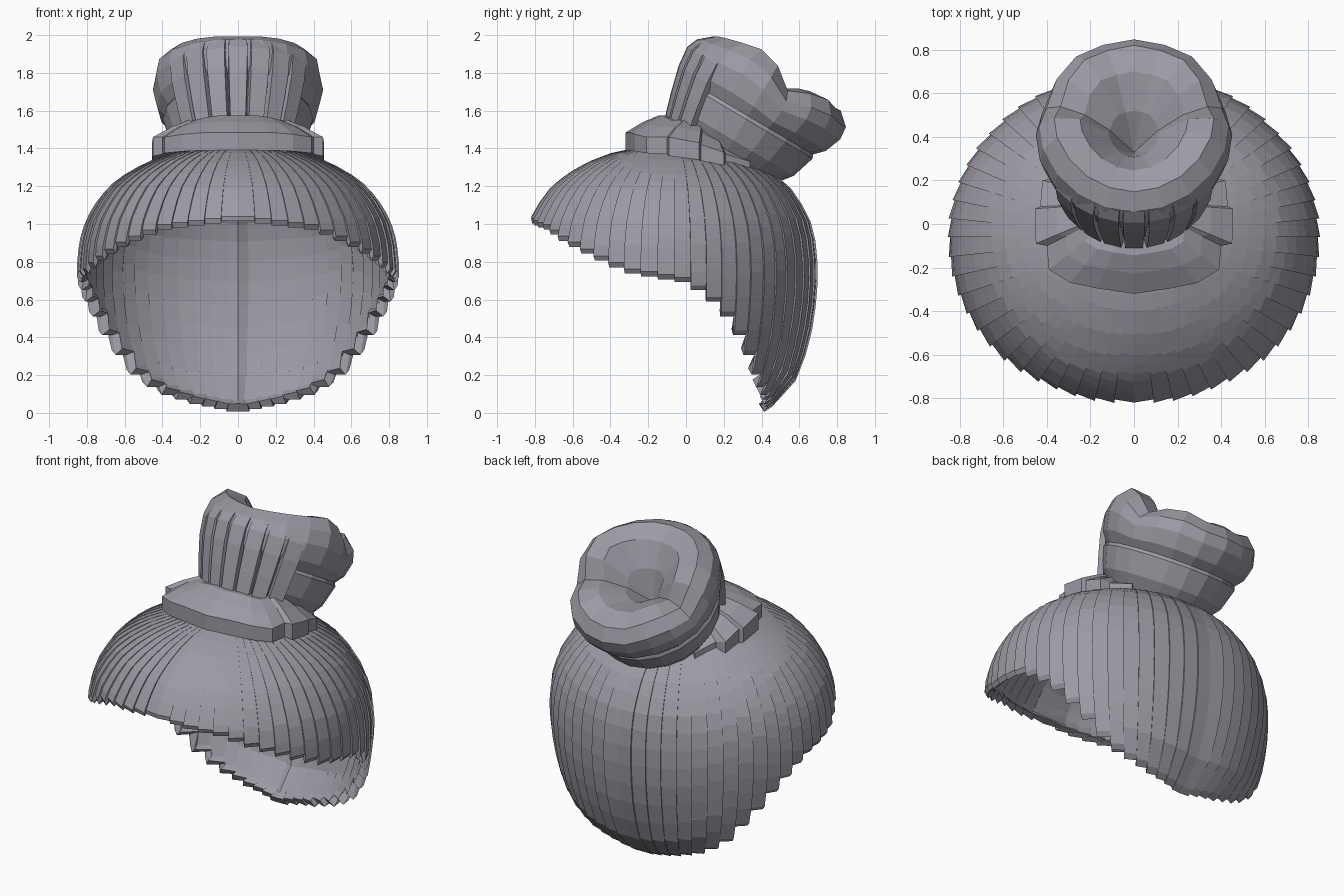
import bpy, bmesh, math

cube = bpy.data.objects.get("Cube")
if cube:
    bpy.data.objects.remove(cube)

hair = bpy.data.materials.new("hair_grey")
hair.use_nodes = True
COLOR = (0.34, 0.32, 0.37, 1)
hair.diffuse_color = COLOR
hair.node_tree.nodes["Principled BSDF"].inputs["Base Color"].default_value = COLOR


def lerp_table(table, v):
    """Piecewise linear lookup in rising (key, value) pairs."""
    for (a, fa), (b, fb) in zip(table, table[1:]):
        if v <= b:
            return fa + (fb - fa) * max(0, (v - a) / (b - a))
    return table[-1][1]


def loft(name, rows, closed=False, cap=False):
    """Skin a grid of points; closed joins the ends of each row."""
    bm = bmesh.new()
    grid = [[bm.verts.new(p) for p in row] for row in rows]
    count = len(grid[0])
    for a, b in zip(grid, grid[1:]):
        for j in range(count if closed else count - 1):
            k = (j + 1) % count
            bm.faces.new((a[j], b[j], b[k], a[k]))
    if cap:
        bm.faces.new(grid[-1])
    bmesh.ops.remove_doubles(bm, verts=bm.verts, dist=0.0005)
    bmesh.ops.recalc_face_normals(bm, faces=bm.faces)
    mesh = bpy.data.meshes.new(name)
    bm.to_mesh(mesh)
    bm.free()
    mesh.materials.append(hair)
    obj = bpy.data.objects.new(name, mesh)
    bpy.context.collection.objects.link(obj)
    return obj


def mirror(obj):
    m = obj.modifiers.new("mirror", 'MIRROR')
    m.use_clip = True
    m.merge_threshold = 0.002


# Hair cap: overlapping strands running from the crown to a jagged, bevelled rim
WIDTH = [(0, .63), (.1, .78), (.2, .87), (.4, .95), (.6, .99), (.75, 1), (.9, .985),
         (1.02, .945), (1.12, .875), (1.2, .8), (1.27, .69), (1.33, .56), (1.38, .4),
         (1.41, .2), (1.42, 0)]
RIM = [(0, 1.02), (30, .97), (48, .88), (73, .74), (94, .69), (101, .64),
       (110, .55), (119, .41), (132, .2), (141, .11), (156, .05), (180, .0)]
STRANDS, STEPS = 28, 16
columns = []
for i in range(STRANDS):
    rim = lerp_table(RIM, (i + 0.5) * 180 / STRANDS)
    edge = rim + 0.025
    levels = [(edge + (1.42 - edge) * math.cos(k / STEPS * math.pi / 2), 1)
              for k in range(STEPS + 1)] + [(rim, .98)]
    for side, lift in ((0, 1.006), (1, 0.993)):
        t = math.pi * (i + side) / STRANDS
        depth = 0.81 if t < math.pi / 2 else 0.76
        col = []
        for z, taper in levels:
            s = lerp_table(WIDTH, z) * lift * taper
            col.append((0.85 * s * math.sin(t), -0.06 - depth * s * math.cos(t), z))
        columns.append(col)
cap = loft("hair_cap", columns)
# face the sheet outward so the thickness grows inward
if sum(p.normal.dot(p.center) for p in cap.data.polygons) < 0:
    cap.data.flip_normals()
mirror(cap)
shell = cap.modifiers.new("thickness", 'SOLIDIFY')
shell.thickness = 0.05
shell.offset = -1

# Hair band: stepped slabs wrapped round the front of the bun (x, y, base, top)
BAND = [(0, -.32, 1.39, 1.485), (.17, -.295, 1.39, 1.485), (.29, -.27, 1.385, 1.475),
        (.39, -.21, 1.375, 1.46), (.4, -.1, 1.37, 1.46), (.45, -.09, 1.36, 1.46),
        (.455, .07, 1.34, 1.43), (.43, .08, 1.33, 1.42), (.42, .2, 1.3, 1.38),
        (.36, .21, 1.29, 1.37), (.3, .34, 1.27, 1.33)]
sections = []
for x, y, base, top in BAND:
    def inward(f, z):
        return (x * (1 - f), y + (0.1 - y) * f, z)
    sections.append([inward(0, base), inward(0, top), inward(.22, top + .055),
                     inward(.42, top + .09), inward(.7, top + .08), inward(.7, base)])
mirror(loft("hair_band", sections, closed=True, cap=True))


def bun_point(radius, angle, height):
    """Point round the backward-tilted axis of the bun; angle 0 is the front."""
    u = -0.52 - radius * math.cos(angle)
    return (radius * .97 * math.sin(angle), u * .86 + height * .51, height * .86 - u * .51)


# Bun: puffy lobes round a hollow centre (radius, height, lobe strength)
BUN = [(0, 1.26, 0), (.3, 1.28, 0), (.37, 1.37, 0), (.41, 1.5, 0), (.4, 1.52, 0),
       (.44, 1.57, .2), (.46, 1.66, .5), (.44, 1.73, .8), (.37, 1.79, 1),
       (.25, 1.78, 1), (.12, 1.68, .5), (0, 1.52, 0)]
# rise of the rim by angle away from the front
LOBES = [(0, 0), (18, .01), (40, .03), (72, .07), (90, .04), (107, -.05), (126, .0),
         (144, .02), (162, .0), (180, .005)]
SEGMENTS = 20
rings = []
for r, h, strength in BUN:
    ring = []
    for j in range(SEGMENTS):
        a = 2 * math.pi * j / SEGMENTS
        rise = lerp_table(LOBES, math.degrees(math.acos(math.cos(a)))) * strength
        back = max(0, -math.cos(a)) ** 2 * strength
        ring.append(bun_point(r * (1 + .5 * rise + .1 * back), a, h + rise))
    rings.append(ring)
loft("hair_bun", rings, closed=True)

# Swept strands: flush tapering locks climbing the front of the bun
for i in range(-3, 4):
    lock = []
    for r, h in ((.375, 1.29), (.415, 1.42), (.452, 1.56), (.464, 1.67), (.44, 1.73)):
        lock.append([bun_point(r + lift, i * .27 + turn, h)
                     for turn, lift in ((-.13, -.035), (-.11, .002), (.11, .002), (.13, -.035))])
    loft("bun_strand", lock, closed=True, cap=True)
